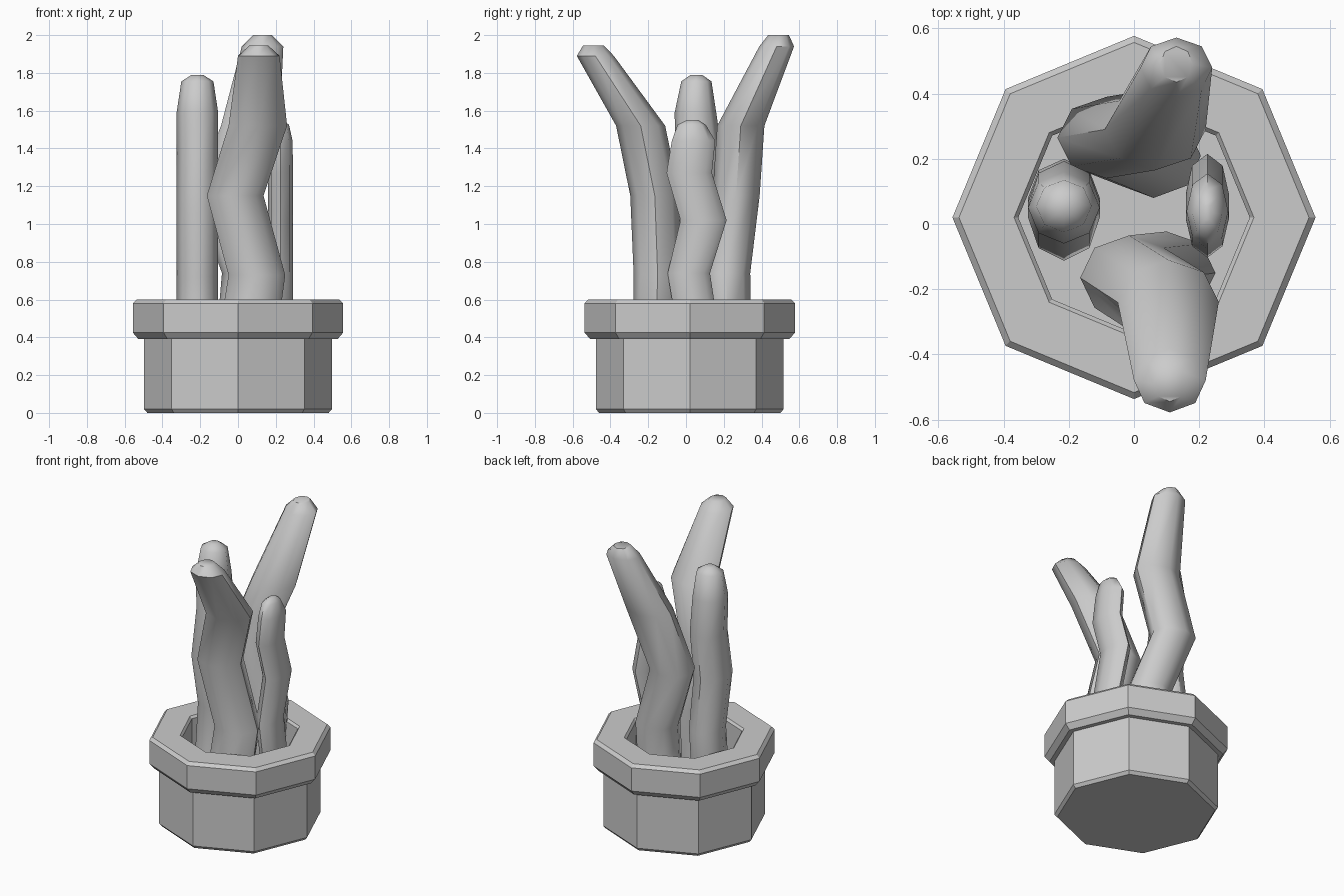
import bpy, bmesh, math

CY = 0.02  # pot axis in y


def loft(name, rings, sides=8, smooth=None):
    """Skin elliptical rings (x, y, z, rx, ry) and cap both ends."""
    bm = bmesh.new()
    loops = []
    for x, y, z, rx, ry in rings:
        loops.append([bm.verts.new((x + rx * math.cos(2 * math.pi * i / sides),
                                    y + ry * math.sin(2 * math.pi * i / sides), z))
                      for i in range(sides)])
    for a, b in zip(loops, loops[1:]):
        for i in range(sides):
            j = (i + 1) % sides
            bm.faces.new((a[i], a[j], b[j], b[i]))
    bm.faces.new(loops[0][::-1])
    bm.faces.new(loops[-1])
    bmesh.ops.recalc_face_normals(bm, faces=bm.faces)
    me = bpy.data.meshes.new(name)
    bm.to_mesh(me)
    bm.free()
    ob = bpy.data.objects.new(name, me)
    bpy.context.collection.objects.link(ob)
    if smooth:
        bpy.ops.object.select_all(action='DESELECT')
        ob.select_set(True)
        bpy.context.view_layer.objects.active = ob
        bpy.ops.object.shade_smooth_by_angle(angle=math.radians(smooth))
    return ob


# octagonal pot: body, overhanging rim, inner wall and floor of soil
profile = [(0.48, 0), (0.497, 0.02), (0.497, 0.39), (0.527, 0.39), (0.557, 0.425),
           (0.557, 0.58), (0.537, 0.6), (0.368, 0.6), (0.355, 0.585), (0.355, 0.4)]
loft("pot", [(0, CY, z, r, r) for r, z in profile])

# four bent stems, each a stack of rings from soil to rounded tip
loft("front_stem", [
    (0.05, -0.16, 0.39, 0.155, 0.12), (0.10, -0.15, 0.73, 0.15, 0.127),
    (-0.015, -0.165, 1.15, 0.15, 0.13), (0.105, -0.24, 1.52, 0.155, 0.13),
    (0.11, -0.48, 1.89, 0.11, 0.098), (0.11, -0.49, 1.945, 0.05, 0.055)], smooth=50)

loft("back_stem", [
    (0.03, 0.225, 0.39, 0.145, 0.12), (0.06, 0.21, 0.74, 0.145, 0.13),
    (-0.085, 0.265, 1.15, 0.15, 0.125), (0.065, 0.29, 1.52, 0.155, 0.125),
    (0.13, 0.48, 1.94, 0.11, 0.092), (0.13, 0.49, 2.0, 0.05, 0.055)], smooth=50)

loft("right_stem", [
    (0.225, 0.07, 0.39, 0.066, 0.11), (0.225, 0.015, 0.74, 0.066, 0.112),
    (0.225, 0.093, 1.02, 0.066, 0.122), (0.225, 0.017, 1.27, 0.066, 0.12),
    (0.225, 0.04, 1.44, 0.064, 0.115), (0.225, 0.03, 1.525, 0.045, 0.075),
    (0.225, 0.035, 1.55, 0.015, 0.03)], smooth=50)

loft("left_stem", [
    (-0.215, 0.05, 0.39, 0.11, 0.12), (-0.215, 0.08, 0.72, 0.11, 0.12),
    (-0.215, 0.02, 1.06, 0.11, 0.133), (-0.215, 0.068, 1.36, 0.11, 0.125),
    (-0.215, 0.05, 1.59, 0.11, 0.11), (-0.215, 0.055, 1.755, 0.085, 0.08),
    (-0.215, 0.055, 1.79, 0.03, 0.03)], smooth=50)
